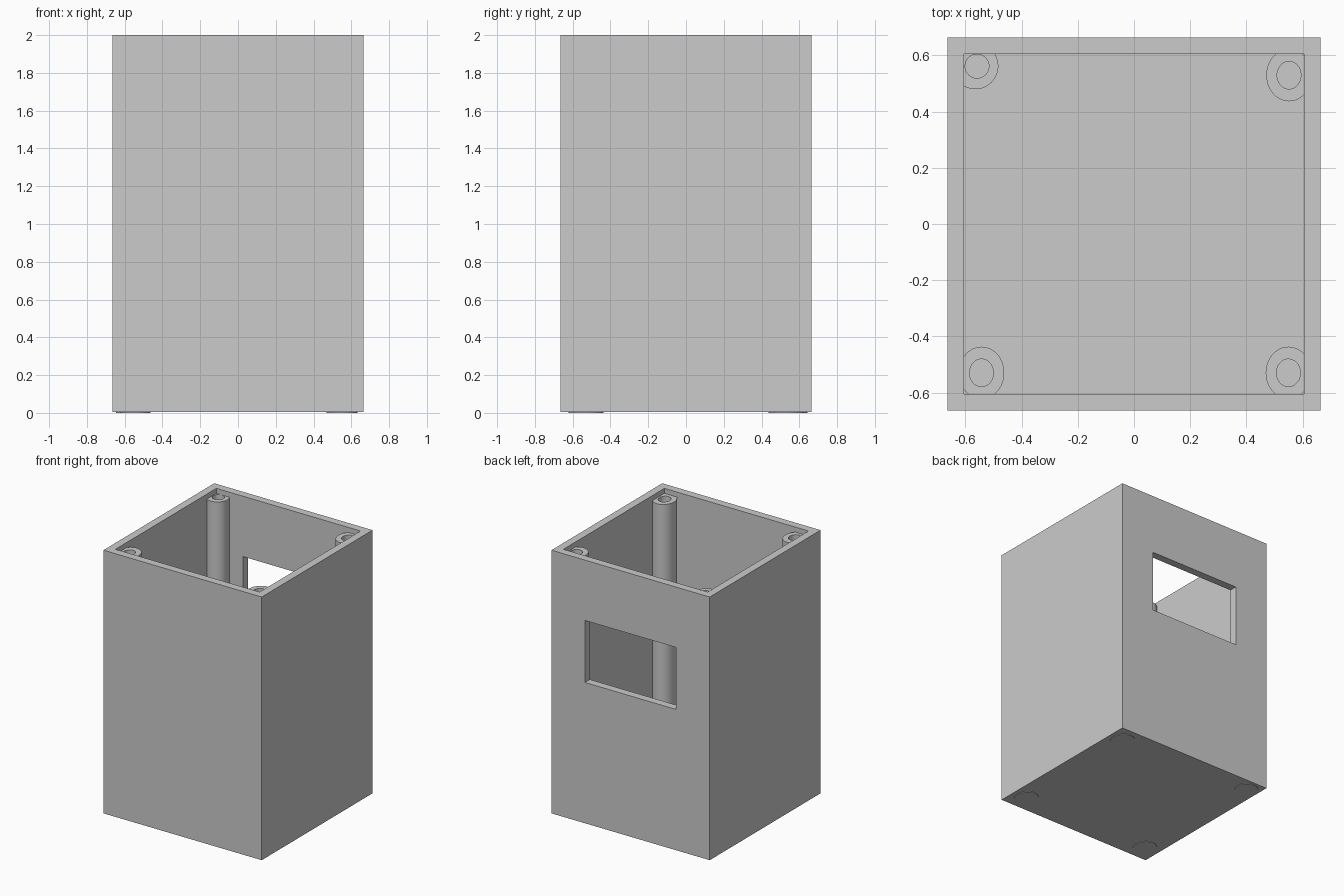
import bpy
import bmesh
from math import cos, sin, pi, radians

default = bpy.data.objects.get("Cube")
if default:
    bpy.data.objects.remove(default, do_unlink=True)

grey = bpy.data.materials.new("plain grey")
grey.use_nodes = True
colour = (0.6, 0.6, 0.6, 1)
grey.diffuse_color = colour
grey.node_tree.nodes["Principled BSDF"].inputs["Base Color"].default_value = colour

HALF = 0.664       # outer half width
INNER = 0.605      # inner half width
HEIGHT = 2.0
BASE = 0.004       # posts stick out this far under the body
FLOOR = 0.06
POST_TOP = 1.962
HOLE_BOTTOM = 1.5


def ring(cx, cy, rx, ry, z, count=48):
    """Elliptical ring of points."""
    return [(cx + rx * cos(2 * pi * i / count), cy + ry * sin(2 * pi * i / count), z)
            for i in range(count)]


def square(half, z):
    return [(-half, -half, z), (half, -half, z), (half, half, z), (-half, half, z)]


def bridged(name, rings):
    """Solid from successive rings, capped at the first and the last."""
    bm = bmesh.new()
    loops = [[bm.verts.new(p) for p in r] for r in rings]
    for low, high in zip(loops, loops[1:]):
        n = len(low)
        for i in range(n):
            j = (i + 1) % n
            bm.faces.new((low[i], low[j], high[j], high[i]))
    bm.faces.new(loops[0][::-1])
    bm.faces.new(loops[-1])
    bmesh.ops.recalc_face_normals(bm, faces=bm.faces)
    mesh = bpy.data.meshes.new(name)
    bm.to_mesh(mesh)
    bm.free()
    mesh.materials.append(grey)
    obj = bpy.data.objects.new(name, mesh)
    bpy.context.collection.objects.link(obj)
    return obj


def activate(obj):
    bpy.ops.object.select_all(action="DESELECT")
    obj.select_set(True)
    bpy.context.view_layer.objects.active = obj


# Open-topped case
case = bridged("case", [square(HALF, BASE), square(HALF, HEIGHT),
                        square(INNER, HEIGHT), square(INNER, FLOOR)])

# Rectangular window through the back wall
bpy.ops.mesh.primitive_cube_add(size=1, location=(0, 0.63, 1.307))
cutter = bpy.context.object
cutter.name = "window_cutter"
cutter.scale = (0.765, 0.3, 0.47)
cutter.hide_render = True
cut = case.modifiers.new("window", "BOOLEAN")
cut.operation = "DIFFERENCE"
cut.solver = "EXACT"
cut.object = cutter
activate(case)
bpy.ops.object.modifier_apply(modifier=cut.name)
bpy.data.objects.remove(cutter, do_unlink=True)

# Corner screw posts: centre, outer radii, hole radii
WIDE = (0.081, 0.093, 0.0425, 0.049)
ROUND = (0.082, 0.082, 0.0425, 0.0425)
posts = {
    "front_right_post": (-0.543, -0.53, WIDE),
    "front_left_post": (0.55, -0.53, WIDE),
    "back_left_post": (0.552, 0.53, WIDE),
    "back_right_post": (-0.565, 0.562, ROUND),
}
for name, (x, y, (rx, ry, hx, hy)) in posts.items():
    hole_x = x + 0.006 if name == "back_right_post" else x
    post = bridged(name, [ring(x, y, rx, ry, 0), ring(x, y, rx, ry, POST_TOP),
                          ring(hole_x, y, hx, hy, POST_TOP),
                          ring(hole_x, y, hx, hy, HOLE_BOTTOM)])
    activate(post)
    bpy.ops.object.shade_smooth_by_angle(angle=radians(30))
